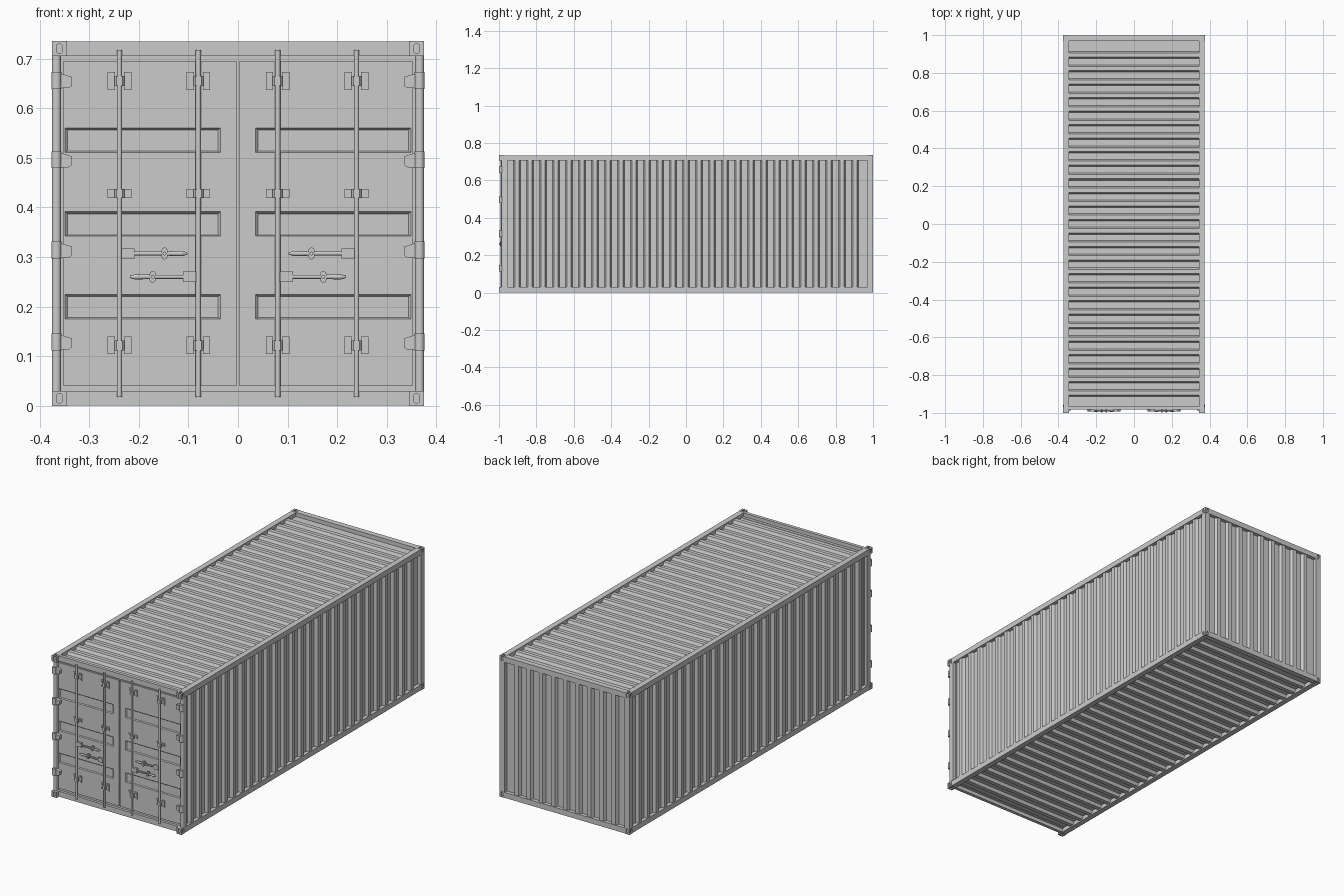
import bpy, bmesh, math
from mathutils import Vector, Matrix

if "Cube" in bpy.data.objects:
    bpy.data.objects.remove(bpy.data.objects["Cube"])

W, L, H = 0.375, 1.0, 0.735   # half width, half length, height
T = 0.03                      # frame thickness


def box(bm, x0, x1, y0, y1, z0, z1):
    m = Matrix.Translation(((x0 + x1) / 2, (y0 + y1) / 2, (z0 + z1) / 2)) @ \
        Matrix.Diagonal((abs(x1 - x0), abs(y1 - y0), abs(z1 - z0), 1))
    bmesh.ops.create_cube(bm, size=1, matrix=m)


def cyl(bm, p, q, r, r2=None, n=12):
    p, q = Vector(p), Vector(q)
    m = Matrix.Translation((p + q) / 2) @ (q - p).to_track_quat('Z', 'Y').to_matrix().to_4x4()
    bmesh.ops.create_cone(bm, cap_ends=True, segments=n, radius1=r, radius2=r if r2 is None else r2,
                          depth=(q - p).length, matrix=m)


def loft(bm, a, b):
    """Closed solid between two matching outlines."""
    va, vb = [bm.verts.new(p) for p in a], [bm.verts.new(p) for p in b]
    n = len(va)
    faces = [bm.faces.new(va), bm.faces.new(vb[::-1])]
    faces += [bm.faces.new((va[i], vb[i], vb[(i + 1) % n], va[(i + 1) % n])) for i in range(n)]
    bmesh.ops.recalc_face_normals(bm, faces=faces)


def finish(bm, name, mirror=False, smooth=False, cutter=None):
    me = bpy.data.meshes.new(name)
    bm.to_mesh(me)
    bm.free()
    ob = bpy.data.objects.new(name, me)
    bpy.context.collection.objects.link(ob)
    if cutter:
        mod = ob.modifiers.new("cut", 'BOOLEAN')
        mod.object, mod.operation, mod.solver = cutter, 'DIFFERENCE', 'EXACT'
    if mirror:
        ob.modifiers.new("mirror", 'MIRROR').use_clip = False
    if smooth:
        bpy.ops.object.select_all(action='DESELECT')
        ob.select_set(True)
        bpy.context.view_layer.objects.active = ob
        bpy.ops.object.shade_smooth_by_angle(angle=math.radians(35))
    return ob


def hide(ob):
    ob.hide_render = True
    ob.hide_viewport = True
    return ob


def corrugated(name, origin, u, v, half_u, half_v, count, pitch, rise=0.015):
    """Ridged sheet: ridges are spaced along u, run along v and rise along u x v."""
    o, u, v = Vector(origin), Vector(u), Vector(v)
    n = u.cross(v)
    pts = [(-half_u, 0)]
    for i in range(count):
        c = (i - (count - 1) / 2) * pitch
        pts += [(c - 0.019, 0), (c - 0.011, rise), (c + 0.011, rise), (c + 0.019, 0)]
    pts.append((half_u, 0))
    bm = bmesh.new()
    rows = [[bm.verts.new(o + u * a + n * d + v * s) for a, d in pts] for s in (-half_v, half_v)]
    for i in range(len(pts) - 1):
        bm.faces.new((rows[0][i], rows[0][i + 1], rows[1][i + 1], rows[1][i]))
    finish(bm, name)


# Corrugated walls, roof and floor
mid = H / 2
corrugated("right_wall", (W - 0.02, 0, mid), (0, 1, 0), (0, 0, 1), 0.98, mid - 0.015, 27, 0.0695)
corrugated("left_wall", (-W + 0.02, 0, mid), (0, -1, 0), (0, 0, 1), 0.98, mid - 0.015, 27, 0.0695)
corrugated("back_wall", (0, L - 0.02, mid), (-1, 0, 0), (0, 0, 1), 0.355, mid - 0.015, 9, 0.07)
corrugated("roof", (0, 0, H - 0.022), (0, 1, 0), (-1, 0, 0), 0.98, 0.355, 26, 0.0716)
corrugated("floor", (0, 0, 0.022), (0, 1, 0), (1, 0, 0), 0.98, 0.355, 26, 0.0716)

# Frame rails and rear posts
bm = bmesh.new()
for z in (0, H - T):
    box(bm, W - T, W - 0.001, -L + T, L - T, z + 0.001, z + T - 0.001)
box(bm, W - T, W - 0.001, L - T, L - 0.001, T, H - T)
finish(bm, "side_frame", mirror=True)
bm = bmesh.new()
for z in (0, H - T):
    box(bm, -W + T, W - T, L - T, L - 0.001, z + 0.001, z + T - 0.001)
    box(bm, -W + T, W - T, -0.982, -0.965, z + 0.001, z + T - 0.001)
finish(bm, "end_rails")

# Front posts with rounded front
bm = bmesh.new()
arc = [(0.366 + 0.009 * math.cos(a), -0.980 - 0.008 * math.sin(a))
       for a in (math.pi * i / 8 for i in range(9))]
prof = arc + [(0.357, -0.955), (0.375, -0.955)]
loft(bm, [(x, y, T) for x, y in prof], [(x, y, H - T) for x, y in prof])
finish(bm, "front_posts", mirror=True, smooth=True)


# Corner castings with oval holes on the three outer faces
def oval(a, b):
    """Stadium outline, half width a, half height b."""
    pts = []
    for i in range(12):
        t = math.pi * i / 5 if i < 6 else math.pi * (i - 1) / 5
        pts.append((a * math.cos(t), a * math.sin(t) + (b - a if i < 6 else a - b)))
    return pts


bc, bk = bmesh.new(), bmesh.new()
for sx in (-1, 1):
    for sy in (-1, 1):
        for sz in (-1, 1):
            s = Vector((sx, sy, sz))
            outer = Vector((sx * W, sy * L, H if sz > 0 else 0))
            inner = outer - s * T
            box(bc, outer.x, inner.x, outer.y, inner.y, outer.z, inner.z)
            c = outer - s * T / 2
            for ax in range(3):
                rings = []
                for off in (0.020, 0.009):
                    ring = []
                    for p, q in oval(0.006, 0.010):
                        d = Vector((0, 0, 0))
                        d[ax] = s[ax] * off
                        d[(0, 1)[ax == 0] if ax != 2 else 0] = p
                        d[2 if ax != 2 else 1] = q
                        ring.append(c + d)
                    rings.append(ring)
                loft(bk, *rings)
holes = hide(finish(bk, "casting_hole_cutter"))
finish(bc, "corner_castings", cutter=holes)

# Doors with three sloped recesses each
bm = bmesh.new()
for z0 in (0.175, 0.342, 0.511):
    def rect(i, y, zt):
        return [(0.035 + i, y, z0 + i * 0.5), (0.349 - i, y, z0 + i * 0.5),
                (0.349 - i, y, z0 + zt), (0.035 + i, y, z0 + zt)]
    loft(bm, rect(-0.001, -0.976, 0.050), rect(0.013, -0.961, 0.039))
recess = hide(finish(bm, "recess_cutter"))
bm = bmesh.new()
box(bm, 0.003, 0.352, -0.975, -0.945, 0.040, 0.695)
finish(bm, "doors", mirror=True, cutter=recess)

# Door backing and seals
bm = bmesh.new()
box(bm, -0.358, 0.358, -0.969, -0.95, 0.02, H - 0.02)
finish(bm, "door_seal")

# Hinges
bm = bmesh.new()
for z in (0.128, 0.313, 0.495, 0.655):
    shape = [(0.374, 0.018), (0.361, 0.016), (0.335, 0.008), (0.335, -0.010), (0.340, -0.014), (0.374, -0.016)]
    loft(bm, [(x, -0.990, z + d) for x, d in shape], [(x, -0.972, z + d) for x, d in shape])
    cyl(bm, (0.366, -0.989, z - 0.016), (0.366, -0.989, z + 0.018), 0.010)
finish(bm, "hinges", mirror=True, smooth=True)

# Locking rods
bm = bmesh.new()
for x in (0.080, 0.239):
    cyl(bm, (x, -0.986, 0.018), (x, -0.986, 0.717), 0.0052)
finish(bm, "locking_rods", mirror=True, smooth=True)

# Rod brackets with bolts
bm = bmesh.new()
for x in (0.080, 0.239):
    for z, h in ((0.122, 0.018), (0.428, 0.009), (0.655, 0.018)):
        for s in (-1, 1):
            box(bm, x + s * 0.009, x + s * 0.024, -0.980, -0.974, z - h, z + h)
            for dz in ((-0.010, 0.010) if h > 0.01 else (0,)):
                cyl(bm, (x + s * 0.017, -0.979, z + dz), (x + s * 0.017, -0.983, z + dz), 0.0035, n=8)
        hz = min(h, 0.010)
        clamp = [(-0.010, -0.975), (-0.010, -0.988), (-0.006, -0.993),
                 (0.006, -0.993), (0.010, -0.988), (0.010, -0.975)]
        loft(bm, [(x + a, y, z - hz) for a, y in clamp], [(x + a, y, z + hz) for a, y in clamp])
finish(bm, "rod_brackets", mirror=True)

# Handles: hub on the rod, bar, retaining catch
bm = bmesh.new()
for hub, d, z in ((0.235, -1, 0.307), (0.085, 1, 0.260)):
    box(bm, hub, hub + d * 0.026, -0.993, -0.981, z - 0.0105, z + 0.0105)
    y = -0.989
    cyl(bm, (hub + d * 0.02, y, z), (hub + d * 0.085, y, z), 0.004)
    cyl(bm, (hub + d * 0.085, y, z), (hub + d * 0.122, y, z), 0.004, 0.0055)
    cyl(bm, (hub + d * 0.122, y, z), (hub + d * 0.133, y, z), 0.0055, 0.002)
    c = hub + d * 0.087
    ring = oval(0.006, 0.012)
    loft(bm, [(c + a, -0.995, z + b) for a, b in ring], [(c + a, -0.984, z + b) for a, b in ring])
    box(bm, c - 0.004, c + 0.004, -0.986, -0.974, z - 0.008, z + 0.008)
    cyl(bm, (c, -0.994, z), (c, -0.999, z), 0.004, n=8)
finish(bm, "handles", mirror=True, smooth=True)
